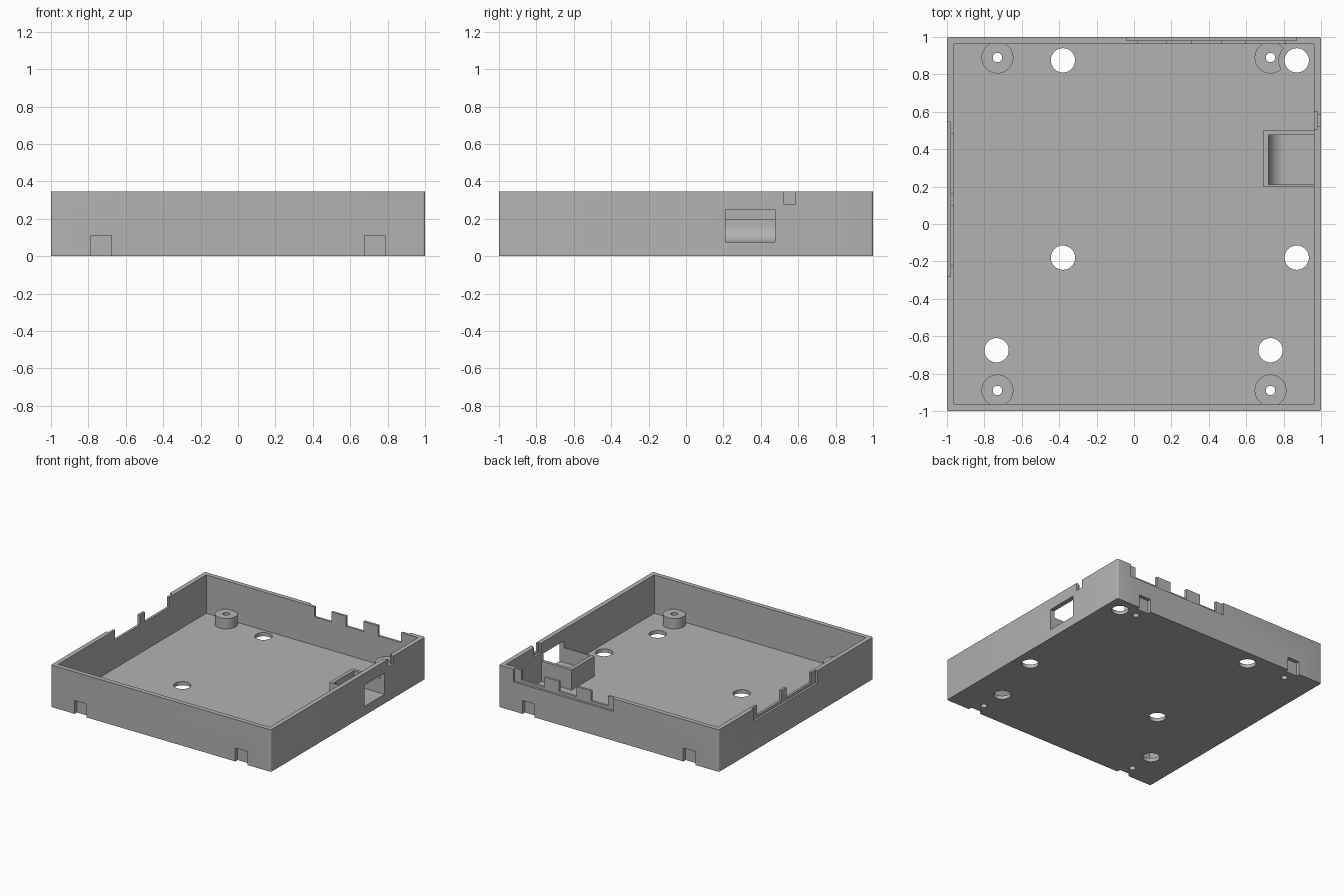
import bpy, bmesh, math
from mathutils import Vector

if "Cube" in bpy.data.objects:
    bpy.data.objects.remove(bpy.data.objects["Cube"], do_unlink=True)

HEIGHT, FLOOR, WALL = 0.345, 0.03, 0.038
TOP = HEIGHT + 0.1

grey = bpy.data.materials.new("plain grey")
grey.use_nodes = True
grey.diffuse_color = (0.45, 0.45, 0.45, 1)
grey.node_tree.nodes["Principled BSDF"].inputs["Base Color"].default_value = grey.diffuse_color


def new_object(name, bm):
    bmesh.ops.recalc_face_normals(bm, faces=bm.faces)
    mesh = bpy.data.meshes.new(name)
    bm.to_mesh(mesh)
    bm.free()
    mesh.materials.append(grey)
    ob = bpy.data.objects.new(name, mesh)
    bpy.context.collection.objects.link(ob)
    return ob


def box(name, x, y, z, corner=0):
    bm = bmesh.new()
    bmesh.ops.create_cube(bm, size=1)
    for v in bm.verts:
        v.co = Vector([(r[0] + r[1]) / 2 + c * (r[1] - r[0]) for r, c in zip((x, y, z), v.co)])
    if corner:
        upright = [e for e in bm.edges if abs(e.verts[0].co.z - e.verts[1].co.z) > 0.1]
        bmesh.ops.bevel(bm, geom=upright, offset=corner, segments=4, profile=0.5, affect='EDGES')
    return new_object(name, bm)


def cylinder(name, x, y, radius, z):
    bm = bmesh.new()
    bmesh.ops.create_cone(bm, cap_ends=True, segments=40, radius1=radius, radius2=radius,
                          depth=z[1] - z[0])
    bmesh.ops.translate(bm, verts=bm.verts, vec=(x, y, (z[0] + z[1]) / 2))
    return new_object(name, bm)


def extrude_y(name, profile, y0, y1):
    bm = bmesh.new()
    face = bm.faces.new([bm.verts.new((x, y0, z)) for x, z in profile])
    out = bmesh.ops.extrude_face_region(bm, geom=[face])["geom"]
    bmesh.ops.translate(bm, verts=[g for g in out if isinstance(g, bmesh.types.BMVert)],
                        vec=(0, y1 - y0, 0))
    return new_object(name, bm)


def combine(target, tool, operation='DIFFERENCE'):
    tool.hide_render = True
    mod = target.modifiers.new("combine", 'BOOLEAN')
    mod.operation, mod.solver, mod.object = operation, 'EXACT', tool
    bpy.context.view_layer.objects.active = target
    bpy.ops.object.modifier_apply(modifier=mod.name)
    bpy.data.objects.remove(tool, do_unlink=True)


# Open tray
tray = box("tray", (-1, 1), (-1, 1), (0, HEIGHT), corner=0.012)
inner = (-1 + WALL, 1 - WALL)
combine(tray, box("hollow", inner, inner, (FLOOR, TOP)))

# Screw bosses, one trimmed for the neighbouring floor hole
for sx in (-1, 1):
    for sy in (-1, 1):
        boss = cylinder("boss", sx * 0.73, sy * 0.89, 0.085, (0.01, 0.115))
        if sx > 0 and sy > 0:
            combine(boss, cylinder("trim", 0.87, 0.875, 0.095, (FLOOR, TOP)))
        combine(tray, boss, 'UNION')

# Side pocket with a curved back, opening through the right wall
combine(tray, box("pocket", (0.69, 0.98), (0.2, 0.5), (0.01, 0.195)), 'UNION')
r = 0.09
curve = [(0.72 + r - r * math.cos(a), 0.075 + r - r * math.sin(a))
         for a in (math.pi / 2 * i / 10 for i in range(11))]
combine(tray, extrude_y("pocket_cut", [(0.72, 0.25)] + curve + [(1.1, 0.075), (1.1, 0.25)],
                        0.212, 0.475))

# Screw holes and outer notches at each boss
for sx in (-1, 1):
    for sy in (-1, 1):
        combine(tray, cylinder("screw_hole", sx * 0.73, sy * 0.89, 0.025, (-0.1, TOP)))
        ys = sorted((sy * 0.97, sy * 1.1))
        combine(tray, box("notch", (sx * 0.73 - 0.055, sx * 0.73 + 0.055), ys, (-0.1, 0.11)))

# Round floor holes
for x, y in ((-0.38, 0.875), (0.87, 0.875), (-0.38, -0.18), (0.87, -0.18),
             (-0.735, -0.675), (0.73, -0.675)):
    combine(tray, cylinder("floor_hole", x, y, 0.065, (-0.1, 0.1)))

# Stepped port cut-outs in the back wall
combine(tray, box("back_step", (-0.04, 0.87), (0.982, 1.1), (0.24, TOP)))
for x in ((0.02, 0.175), (0.31, 0.465), (0.6, 0.81)):
    combine(tray, box("back_port", x, (0.94, 1.1), (0.262, TOP)))

# Stepped port cut-outs in the wall at -x
combine(tray, box("side_step", (-1.1, -0.982), (-0.28, 0.545), (0.24, TOP)))
for y in ((-0.22, 0.1), (0.165, 0.48)):
    combine(tray, box("side_port", (-1.1, -0.94), y, (0.262, TOP)))

# Small slot in the wall at +x with a wider inner relief
combine(tray, box("slot", (0.94, 1.1), (0.52, 0.585), (0.28, TOP)))
combine(tray, box("slot_relief", (0.94, 0.98), (0.507, 0.602), (0.265, TOP)))

# Smooth the round walls only
bpy.ops.object.select_all(action='DESELECT')
tray.select_set(True)
bpy.context.view_layer.objects.active = tray
bpy.ops.object.shade_smooth_by_angle(angle=math.radians(30))
